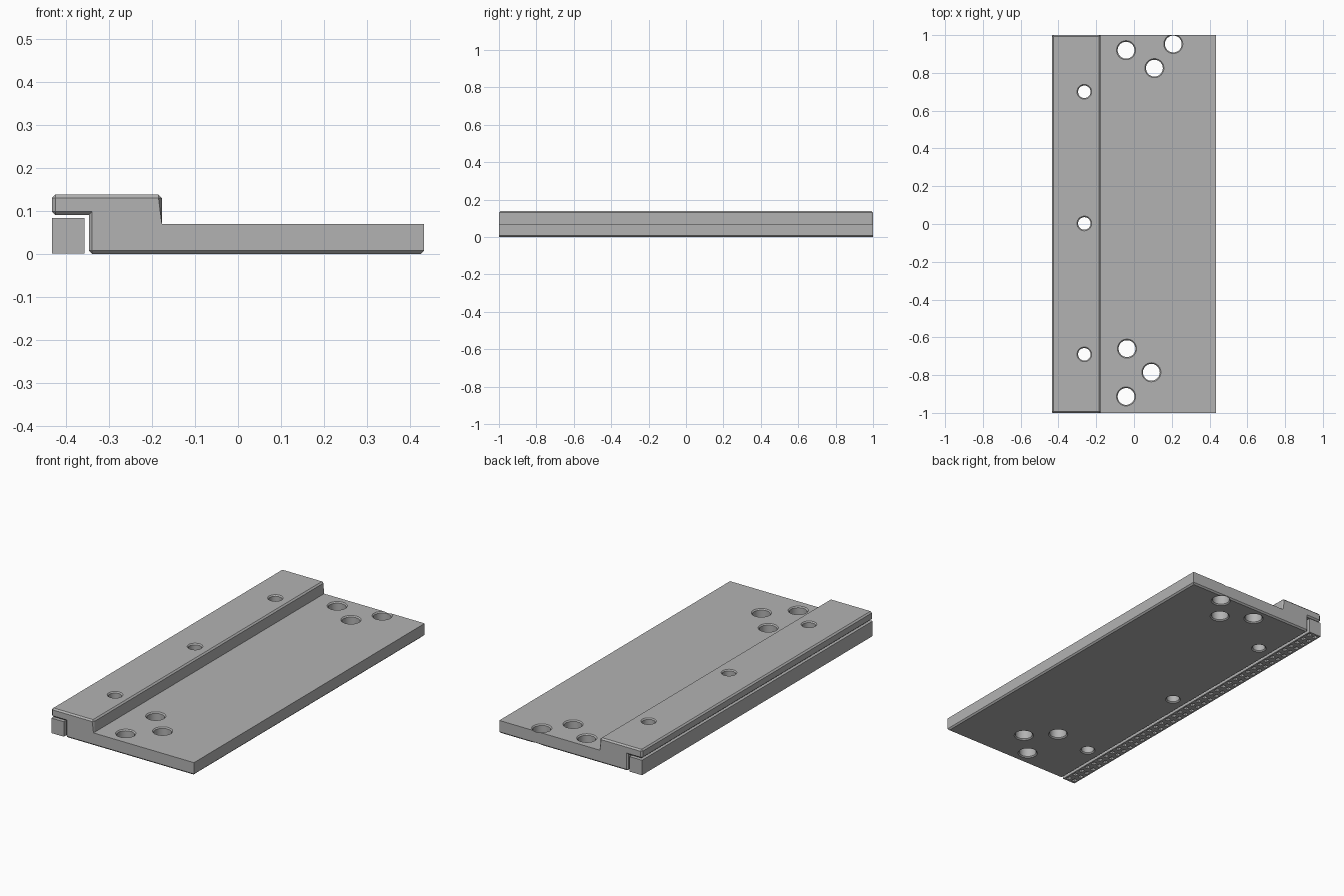
import bpy, bmesh
from math import radians

if "Cube" in bpy.data.objects:
    bpy.data.objects.remove(bpy.data.objects["Cube"], do_unlink=True)

grey = bpy.data.materials.new("machined grey")
grey.use_nodes = True
tone = (0.45, 0.45, 0.45, 1)
grey.diffuse_color = tone
grey.node_tree.nodes["Principled BSDF"].inputs["Base Color"].default_value = tone

CHAMFER = 0.008
SIDE, TOP, STEP, LIP = 0.433, 0.138, 0.07, 0.09


def make_object(name, bm):
    bmesh.ops.recalc_face_normals(bm, faces=bm.faces)
    mesh = bpy.data.meshes.new(name)
    bm.to_mesh(mesh)
    bm.free()
    mesh.materials.append(grey)
    obj = bpy.data.objects.new(name, mesh)
    bpy.context.collection.objects.link(obj)
    return obj


def cut(obj, cutter):
    cutter.hide_render = True
    mod = obj.modifiers.new("holes", "BOOLEAN")
    mod.operation, mod.solver, mod.object = "DIFFERENCE", "EXACT", cutter
    bpy.context.view_layer.objects.active = obj
    bpy.ops.object.modifier_apply(modifier=mod.name)
    bpy.data.objects.remove(cutter, do_unlink=True)


def near(a, b):
    return abs(a - b) < 1e-4


# Stepped plate: one side profile run along y
bm = bmesh.new()
profile = [(-0.347, 0), (SIDE, 0), (SIDE, STEP), (-0.177, STEP),
           (-0.177, TOP), (-SIDE, TOP), (-SIDE, LIP), (-0.347, LIP)]
end = bm.faces.new([bm.verts.new((x, -1, z)) for x, z in profile])
side = bmesh.ops.extrude_face_region(bm, geom=[end])["geom"]
bmesh.ops.translate(bm, vec=(0, 2, 0),
                    verts=[v for v in side if isinstance(v, bmesh.types.BMVert)])
bmesh.ops.recalc_face_normals(bm, faces=bm.faces)


def is_chamfered(edge):
    a, b = (v.co for v in edge.verts)
    if near(a.z, STEP) and near(b.z, STEP):
        return False
    if near(a.x, SIDE) and near(b.x, SIDE) and not near(a.z, b.z):
        return False
    return edge.is_convex


bmesh.ops.bevel(bm, geom=[e for e in bm.edges if is_chamfered(e)],
                offset=CHAMFER, offset_type="OFFSET", segments=1,
                profile=0.5, affect="EDGES")
plate = make_object("stepped_plate", bm)


# Through holes with a countersunk rim at both ends
def add_hole_cutter(bm, x, y, radius, top, rim=0.006):
    rings = []
    for r, z in [(radius + 2 * rim, -rim), (radius, rim),
                 (radius, top - rim), (radius + 2 * rim, top + rim)]:
        ring = bmesh.ops.create_circle(bm, segments=40, radius=r)["verts"]
        bmesh.ops.translate(bm, verts=ring, vec=(x, y, z))
        rings.append(ring)
    for low, high in zip(rings, rings[1:]):
        for i in range(len(low)):
            bm.faces.new((low[i - 1], low[i], high[i], high[i - 1]))
    bm.faces.new(rings[0])
    bm.faces.new(rings[-1])


bm = bmesh.new()
for y in (0.7, 0.003, -0.69):
    add_hole_cutter(bm, -0.263, y, 0.033, TOP)
for x, y in [(-0.042, 0.92), (0.208, 0.953), (0.108, 0.825),
             (-0.037, -0.66), (0.092, -0.785), (-0.042, -0.913)]:
    add_hole_cutter(bm, x, y, 0.0445, STEP)
cut(plate, make_object("hole_cutter", bm))


# Socket strip under the lip, with two rows of square sockets
def add_box(bm, center, size):
    verts = bmesh.ops.create_cube(bm, size=1)["verts"]
    bmesh.ops.scale(bm, verts=verts, vec=size)
    bmesh.ops.translate(bm, verts=verts, vec=center)


bm = bmesh.new()
add_box(bm, (-0.395, 0, 0.042), (0.076, 2, 0.082))
strip = make_object("socket_strip", bm)

COUNT = 40
pitch = 2 / COUNT
bm = bmesh.new()
for row in (-1, 1):
    for i in range(COUNT):
        add_box(bm, (-0.395 + row * 0.018, -1 + (i + 0.5) * pitch, 0.03),
                (0.02, 0.024, 0.08))
cut(strip, make_object("socket_cutter", bm))

# Smooth hole walls, crisp chamfers
for obj in (plate, strip):
    bpy.ops.object.select_all(action="DESELECT")
    obj.select_set(True)
    bpy.context.view_layer.objects.active = obj
    bpy.ops.object.shade_smooth_by_angle(angle=radians(25))
